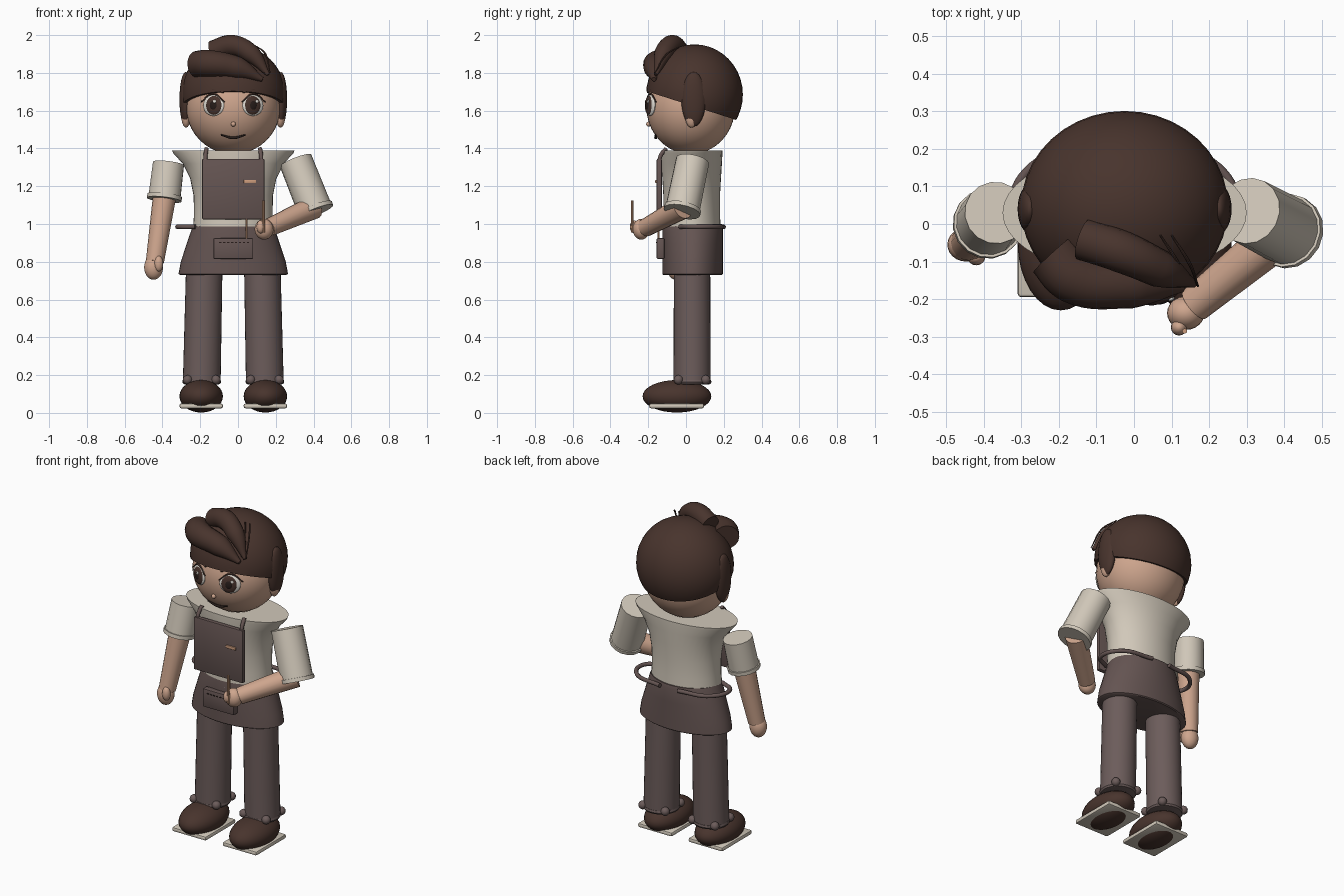
import bpy, bmesh, math
from mathutils import Vector, Matrix

if "Cube" in bpy.data.objects:
    bpy.data.objects.remove(bpy.data.objects["Cube"])

MID = -0.025   # body centre line
parts = []


def material(name, r, g, b):
    m = bpy.data.materials.new(name)
    m.use_nodes = True
    m.diffuse_color = (r, g, b, 1)
    bsdf = next(n for n in m.node_tree.nodes if n.type == "BSDF_PRINCIPLED")
    bsdf.inputs["Base Color"].default_value = (r, g, b, 1)
    bsdf.inputs["Roughness"].default_value = 0.7
    return m


SKIN = material("skin", 0.62, 0.38, 0.27)
SHIRT = material("cream_cloth", 0.64, 0.58, 0.49)
HAIR = material("dark_brown", 0.065, 0.034, 0.026)
APRON = material("apron_mauve", 0.13, 0.09, 0.085)
PANTS = material("trouser_mauve", 0.15, 0.108, 0.104)
TAN = material("tan_wood", 0.60, 0.33, 0.20)
WHITE = material("eye_white", 0.75, 0.72, 0.66)
DARK = material("dark_line", 0.02, 0.012, 0.01)


def finish(name, bm, mat):
    me = bpy.data.meshes.new(name)
    bmesh.ops.recalc_face_normals(bm, faces=bm.faces)
    bm.to_mesh(me)
    bm.free()
    me.materials.append(mat)
    ob = bpy.data.objects.new(name, me)
    bpy.context.collection.objects.link(ob)
    parts.append(ob)
    return ob


def ellipsoid(name, mat, centre, radii, rot=None, seg=32, cut=None):
    bm = bmesh.new()
    bmesh.ops.create_uvsphere(bm, u_segments=seg, v_segments=seg // 2, radius=1)
    rot = rot.to_matrix().to_4x4() if rot else Matrix()
    bm.transform(Matrix.Translation(centre) @ rot @ Matrix.Diagonal((*radii, 1)))
    if cut:
        geom = bm.verts[:] + bm.edges[:] + bm.faces[:]
        res = bmesh.ops.bisect_plane(bm, geom=geom, plane_co=cut[0], plane_no=cut[1], clear_inner=True)
        bmesh.ops.edgeloop_fill(bm, edges=[e for e in res["geom_cut"] if isinstance(e, bmesh.types.BMEdge)])
    return finish(name, bm, mat)


def box(name, mat, lo, hi, bevel=0.006):
    lo, hi = Vector(lo), Vector(hi)
    bm = bmesh.new()
    bmesh.ops.create_cube(bm, size=1)
    bm.transform(Matrix.Translation((lo + hi) / 2) @ Matrix.Diagonal((*(hi - lo), 1)))
    if bevel:
        bmesh.ops.bevel(bm, geom=bm.edges[:], offset=bevel, segments=2, affect="EDGES", profile=0.5)
    return finish(name, bm, mat)


def loft(name, mat, rings, seg=32):
    """Closed stack of ellipses, each ring = (x, y, z, rx, ry)."""
    bm = bmesh.new()
    loops = []
    for x, y, z, rx, ry in rings:
        turn = [2 * math.pi * i / seg for i in range(seg)]
        loops.append([bm.verts.new((x + rx * math.cos(a), y + ry * math.sin(a), z)) for a in turn])
    for a, b in zip(loops, loops[1:]):
        for i in range(seg):
            j = (i + 1) % seg
            bm.faces.new((a[i], a[j], b[j], b[i]))
    bm.faces.new(loops[0])
    bm.faces.new(loops[-1])
    return finish(name, bm, mat)


def tube(name, mat, points, radii, res=6):
    """Round tube along a smooth path, with capped ends."""
    cu = bpy.data.curves.new(name, "CURVE")
    cu.dimensions = "3D"
    cu.bevel_depth, cu.bevel_resolution, cu.use_fill_caps = 1, res, True
    cu.resolution_u = 8 if len(points) > 2 else 1
    sp = cu.splines.new("BEZIER")
    sp.bezier_points.add(len(points) - 1)
    for bp, p, r in zip(sp.bezier_points, points, radii):
        bp.co, bp.radius = p, r
        bp.handle_left_type = bp.handle_right_type = "AUTO"
    tmp = bpy.data.objects.new(name + "_path", cu)
    bpy.context.collection.objects.link(tmp)
    me = bpy.data.meshes.new_from_object(tmp.evaluated_get(bpy.context.evaluated_depsgraph_get()))
    bpy.data.objects.remove(tmp)
    bm = bmesh.new()
    bm.from_mesh(me)
    bmesh.ops.remove_doubles(bm, verts=bm.verts, dist=0.0001)
    return finish(name, bm, mat)


# Head and hair cap
HEAD, HR = Vector((MID, 0.025, 1.62)), Vector((0.25, 0.235, 0.25))
ellipsoid("head", SKIN, HEAD, HR, seg=40)
ellipsoid("hair_cap", HAIR, (MID, 0.045, 1.685), (0.276, 0.256, 0.266), seg=40,
          cut=((MID, -0.2, 1.70), (0, 0.32, 1)))


def on_face(x, z, lift=0.0):
    """Point on the front of the head and the outward direction there."""
    u, w = x / HR.x, (z - HEAD.z) / HR.z
    p = Vector((x, -HR.y * math.sqrt(1 - u * u - w * w), z - HEAD.z))
    n = Vector([p[i] / HR[i] ** 2 for i in range(3)]).normalized()
    return HEAD + p + n * lift, n


def face_stroke(name, mat, xz, r, lift=0.004):
    tube(name, mat, [on_face(x, z, lift)[0] for x, z in xz], r, res=3)


def face_disc(name, mat, x, z, rx, rz, thick, lift):
    p, n = on_face(x, z, lift)
    ellipsoid(name, mat, p, (rx, rz, thick), n.to_track_quat("Z", "Y"), seg=24)


# Face and side features, mirrored about the centre line
for side, s in (("right", -1), ("left", 1)):
    ellipsoid(side + "_ear", SKIN, (MID + s * 0.25, 0.03, 1.57), (0.025, 0.035, 0.06), seg=20)
    ellipsoid(side + "_sideburn", HAIR, (MID + s * 0.252, 0.04, 1.66), (0.033, 0.065, 0.145), seg=24)
    x = s * 0.104
    face_disc(side + "_eye", WHITE, x, 1.628, 0.06, 0.056, 0.014, 0)
    face_disc(side + "_iris", HAIR, x - s * 0.004, 1.628, 0.045, 0.05, 0.012, 0.007)
    face_disc(side + "_pupil", DARK, x - s * 0.004, 1.628, 0.022, 0.026, 0.008, 0.014)
    face_disc(side + "_eye_glint", WHITE, x + 0.012, 1.647, 0.009, 0.009, 0.004, 0.021)
    face_stroke(side + "_eyelid", HAIR, [(x - 0.06, 1.645), (x, 1.686), (x + 0.06, 1.645)],
                (0.003, 0.005, 0.003), 0.01)
    face_stroke(side + "_eyebrow", HAIR, [(x - 0.055, 1.695), (x, 1.71), (x + 0.055, 1.695)],
                (0.005, 0.01, 0.005), 0.008)
face_disc("nose", SKIN, 0, 1.53, 0.013, 0.013, 0.013, 0.004)
face_stroke("mouth", DARK, [(-0.064, 1.475), (0, 1.46), (0.064, 1.475)], (0.004, 0.008, 0.004), 0.006)

# Swept quiff with loose strands
tube("fringe_lower", HAIR, [(-0.215, -0.08, 1.845), (-0.16, -0.14, 1.85), (0, -0.165, 1.825), (0.13, -0.17, 1.765)],
     (0.072, 0.072, 0.06, 0.012))
tube("fringe_upper", HAIR, [(-0.135, -0.04, 1.915), (-0.03, -0.075, 1.945), (0.07, -0.12, 1.90), (0.16, -0.16, 1.79)],
     (0.056, 0.056, 0.05, 0.01))
for i in range(2):
    d = i * 0.03
    tube("loose_strand", HAIR, [(0.07 + d, -0.03, 1.94), (0.115 + d, -0.1, 1.90), (0.14 + d, -0.165, 1.80)],
         (0.003, 0.005, 0.003), res=2)

# Shirt body and apron skirt
loft("shirt_body", SHIRT, [(MID, 0.03, z, rx, ry) for z, rx, ry in (
    (0.95, 0.215, 0.155), (1.05, 0.208, 0.15), (1.15, 0.21, 0.15), (1.24, 0.228, 0.155),
    (1.32, 0.268, 0.16), (1.375, 0.318, 0.163), (1.39, 0.325, 0.163))], seg=40)
loft("apron_skirt", APRON, [(MID, 0.035, z, rx, ry) for z, rx, ry in (
    (0.73, 0.28, 0.155), (0.735, 0.29, 0.16), (0.8, 0.278, 0.16), (0.9, 0.245, 0.16),
    (0.98, 0.218, 0.16), (1.0, 0.21, 0.155))], seg=40)

# Apron bib, pocket, straps and ties
box("apron_bib", APRON, (-0.19, -0.155, 1.025), (0.14, -0.128, 1.345))
box("apron_pocket", APRON, (-0.13, -0.155, 0.815), (0.08, -0.115, 0.925))
box("name_tag", TAN, (0.03, -0.163, 1.216), (0.095, -0.15, 1.234), 0.003)
for i in range(8):
    x = -0.10 + i * 0.021
    box("pocket_stitch", DARK, (x, -0.158, 0.899), (x + 0.012, -0.153, 0.904), 0)
tube("pocket_pencil", TAN, [(0.045, -0.145, 0.90), (0.045, -0.145, 1.03)], (0.006, 0.006), res=2)
for s in (-1, 1):
    x = MID + s * 0.147
    tube("apron_strap", APRON, [(x, -0.142, 1.32), (x, -0.135, 1.36), (x - s * 0.005, -0.105, 1.40)], (0.011,) * 3, res=3)
    tube("apron_tie", APRON, [(MID + s * 0.2, -0.03, 0.985), (MID + s * 0.29, 0.03, 0.985),
         (MID + s * 0.25, 0.15, 0.985), (MID + s * 0.06, 0.2, 0.985)], (0.012,) * 4, res=3)

# Legs, turn-ups, shoes and soles
for side, s in (("right", -1), ("left", 1)):
    top, low = MID + s * 0.152, MID + s * 0.167
    loft(side + "_trouser_leg", PANTS, [(low, 0.032, 0.16, 0.1, 0.098), (top, 0.032, 0.85, 0.096, 0.096)])
    loft(side + "_turn_up", PANTS, [(low, 0.032, z, r, r) for z, r in
         ((0.15, 0.085), (0.153, 0.097), (0.163, 0.103), (0.175, 0.1))])
    for a in (-1, 1):
        for b in (-1, 1):
            ellipsoid("turn_up_fold", PANTS, (low + a * 0.075, 0.032 + b * 0.072, 0.175), (0.025,) * 3, seg=16)
    foot = MID + s * 0.17
    ellipsoid(side + "_shoe", HAIR, (foot, -0.048, 0.088), (0.115, 0.182, 0.086))
    box(side + "_sole", SHIRT, (foot - 0.115, -0.195, 0.024), (foot + 0.115, 0.095, 0.05), 0.01)


# Arms: rolled sleeve, forearm, hand and thumb
def arm(side, shoulder, elbow, wrist, r, hand, hand_r, thumb, thumb_r):
    shoulder, elbow, wrist = Vector(shoulder), Vector(elbow), Vector(wrist)
    d = (elbow - shoulder).normalized()
    tube(side + "_sleeve", SHIRT, [shoulder, elbow], (r * 0.97, r))
    tube(side + "_sleeve_roll", SHIRT, [elbow - d * 0.016, elbow + d * 0.006], (r + 0.007,) * 2)
    tube(side + "_forearm", SKIN, [elbow - d * 0.02, wrist], (0.062, 0.048))
    ellipsoid(side + "_hand", SKIN, hand, hand_r, seg=24)
    ellipsoid(side + "_thumb", SKIN, thumb, thumb_r, seg=16)


arm("right", (-0.368, 0.03, 1.32), (-0.39, 0.0, 1.135), (-0.44, -0.05, 0.80), 0.086,
    (-0.447, -0.055, 0.77), (0.05, 0.045, 0.065), (-0.42, -0.088, 0.79), (0.024, 0.022, 0.042))
arm("left", (0.305, 0.035, 1.335), (0.41, -0.02, 1.07), (0.16, -0.215, 0.98), 0.092,
    (0.138, -0.237, 0.972), (0.05, 0.045, 0.055), (0.12, -0.275, 0.985), (0.022, 0.022, 0.035))
tube("hand_pencil", TAN, [(0.135, -0.285, 0.955), (0.135, -0.285, 1.125)], (0.007, 0.007), res=2)

# Smooth shading with sharp edges kept
bpy.ops.object.select_all(action="DESELECT")
for ob in parts:
    ob.select_set(True)
bpy.context.view_layer.objects.active = parts[0]
bpy.ops.object.shade_smooth_by_angle(angle=math.radians(40))
